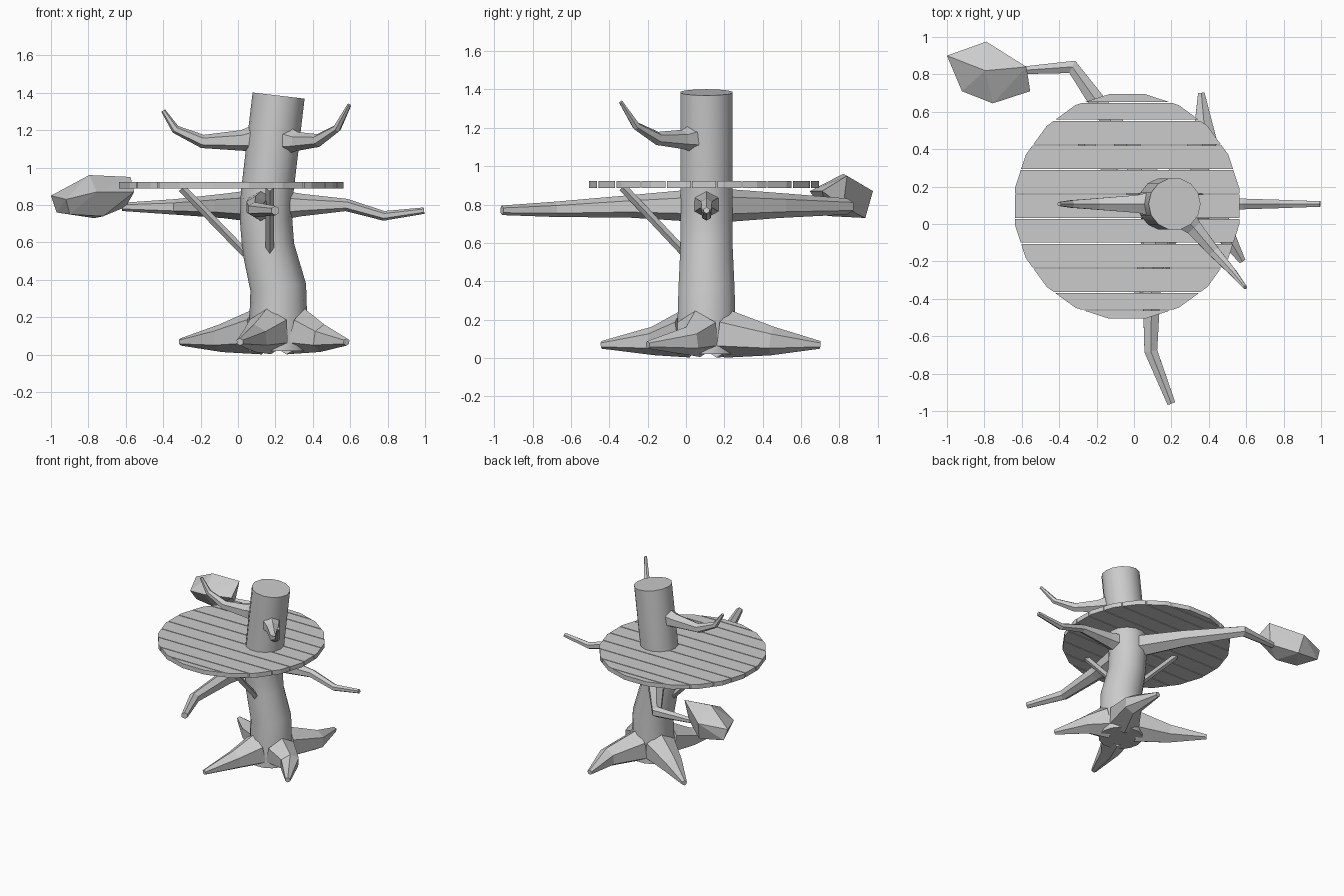
import bpy, bmesh, math
from mathutils import Vector

if "Cube" in bpy.data.objects:
    bpy.data.objects.remove(bpy.data.objects["Cube"])


def finish(name, bm):
    bmesh.ops.recalc_face_normals(bm, faces=bm.faces)
    me = bpy.data.meshes.new(name)
    bm.to_mesh(me)
    bm.free()
    ob = bpy.data.objects.new(name, me)
    bpy.context.collection.objects.link(ob)
    return ob


def tube(name, pts, sides=6):
    """Tapered tube through (x, y, z, radius) points."""
    bm = bmesh.new()
    ps = [Vector(p[:3]) for p in pts]
    n, rings = len(ps), []
    ref = Vector((1, 0, 0)) if abs((ps[-1] - ps[0]).normalized().z) > 0.8 else Vector((0, 0, 1))
    for i, p in enumerate(ps):
        t = Vector((0, 0, 0))
        if i > 0:
            t += (p - ps[i - 1]).normalized()
        if i < n - 1:
            t += (ps[i + 1] - p).normalized()
        t.normalize()
        u = (ref - t * ref.dot(t)).normalized()
        v = t.cross(u)
        ring = []
        for k in range(sides):
            a = math.tau * k / sides
            ring.append(bm.verts.new(p + (u * math.cos(a) + v * math.sin(a)) * pts[i][3]))
        rings.append(ring)
    for r0, r1 in zip(rings, rings[1:]):
        for k in range(sides):
            j = (k + 1) % sides
            bm.faces.new((r0[k], r0[j], r1[j], r1[k]))
    bm.faces.new(rings[0])
    bm.faces.new(rings[-1])
    return finish(name, bm)


# Trunk, curved and leaning
CY = 0.107
trunk = tube("trunk", [(0.215, CY, 0.02, 0.16), (0.215, CY, 0.36, 0.15), (0.162, CY, 0.57, 0.14),
                       (0.15, CY, 0.72, 0.14), (0.155, CY, 0.86, 0.14), (0.217, CY, 1.385, 0.14)], 14)
bpy.context.view_layer.objects.active = trunk
trunk.select_set(True)
bpy.ops.object.shade_smooth_by_angle(angle=math.radians(35))

# Roots: middle point and tip
roots = {"root_front": ((0.09, -0.17), (0.01, -0.44)),
         "root_right": ((0.45, 0.01), (0.58, -0.2)),
         "root_back": ((0.38, 0.45), (0.36, 0.70)),
         "root_left": ((-0.09, 0.29), (-0.305, 0.455))}
for name, (m, e) in roots.items():
    base = Vector((0.215, CY))
    s = base + (Vector(m) - base).normalized() * 0.12
    tube(name, [(s.x, s.y, 0.125, 0.125), (m[0], m[1], 0.088, 0.075), (e[0], e[1], 0.068, 0.02)])

# Lower branches holding the platform
tube("lower_branch_front", [(0.13, 0.05, 0.795, 0.085), (0.095, -0.3, 0.79, 0.058),
                            (0.09, -0.68, 0.775, 0.04), (0.2, -0.96, 0.77, 0.025)])
tube("lower_branch_right", [(0.2, CY, 0.80, 0.085), (0.34, CY, 0.80, 0.06), (0.58, CY, 0.80, 0.033),
                            (0.78, CY, 0.742, 0.026), (0.995, CY, 0.77, 0.017)])
tube("lower_branch_back", [(0.12, 0.16, 0.795, 0.09), (-0.08, 0.49, 0.795, 0.065),
                           (-0.33, 0.84, 0.79, 0.042), (-0.62, 0.82, 0.79, 0.022)])

# Upper branches
tube("upper_branch_left", [(0.13, CY, 1.16, 0.085), (0.02, CY, 1.145, 0.055), (-0.19, CY, 1.14, 0.036),
                           (-0.335, CY, 1.205, 0.023), (-0.4, CY, 1.305, 0.012)])
tube("upper_branch_right", [(0.24, 0.06, 1.15, 0.085), (0.32, -0.02, 1.14, 0.05), (0.43, -0.15, 1.145, 0.035),
                            (0.53, -0.26, 1.21, 0.022), (0.595, -0.34, 1.335, 0.011)])

# Foliage clump at the end of the back branch
bm = bmesh.new()
for p in [(-1, .9, .85), (-.79, .975, .87), (-.575, .84, .95), (-.555, .71, .87),
          (-.755, .645, .87), (-.92, .71, .83), (-.795, .82, .96), (-.97, .91, .76),
          (-.77, .935, .73), (-.6, .82, .79), (-.9, .76, .75), (-.72, .74, .74)]:
    bm.verts.new(p)
bmesh.ops.convex_hull(bm, input=bm.verts)
finish("foliage_clump", bm)

# Round platform cut into planks
edges = [-0.6, -0.46] + [-0.366 + 0.1315 * k for k in range(8)] + [0.65, 0.8]
GAP = 0.003
for i, (lo, hi) in enumerate(zip(edges, edges[1:])):
    bm = bmesh.new()
    ring = []
    for k in range(20):
        a = math.tau * (k + 0.5) / 20
        ring.append(bm.verts.new((-0.037 + 0.608 * math.cos(a), 0.094 + 0.608 * math.sin(a), 0.887)))
    face = bm.faces.new(ring)
    for y, ny in ((lo + GAP, -1), (hi - GAP, 1)):
        bmesh.ops.bisect_plane(bm, geom=bm.verts[:] + bm.edges[:] + bm.faces[:],
                               plane_co=(0, y, 0), plane_no=(0, ny, 0), clear_outer=True)
    ext = bmesh.ops.extrude_face_region(bm, geom=bm.faces[:], use_keep_orig=True)
    for v in ext["geom"]:
        if isinstance(v, bmesh.types.BMVert):
            v.co.z += 0.035
    finish(f"platform_plank_{i + 1}", bm)

# Diagonal struts
for name, a, b in (("strut_left", (0.04, 0.11, 0.54), (-0.30, 0.11, 0.89)),
                   ("strut_front", (0.17, 0.0, 0.54), (0.17, -0.33, 0.89))):
    tube(name, [a + (0.022,), b + (0.022,)], 4)
